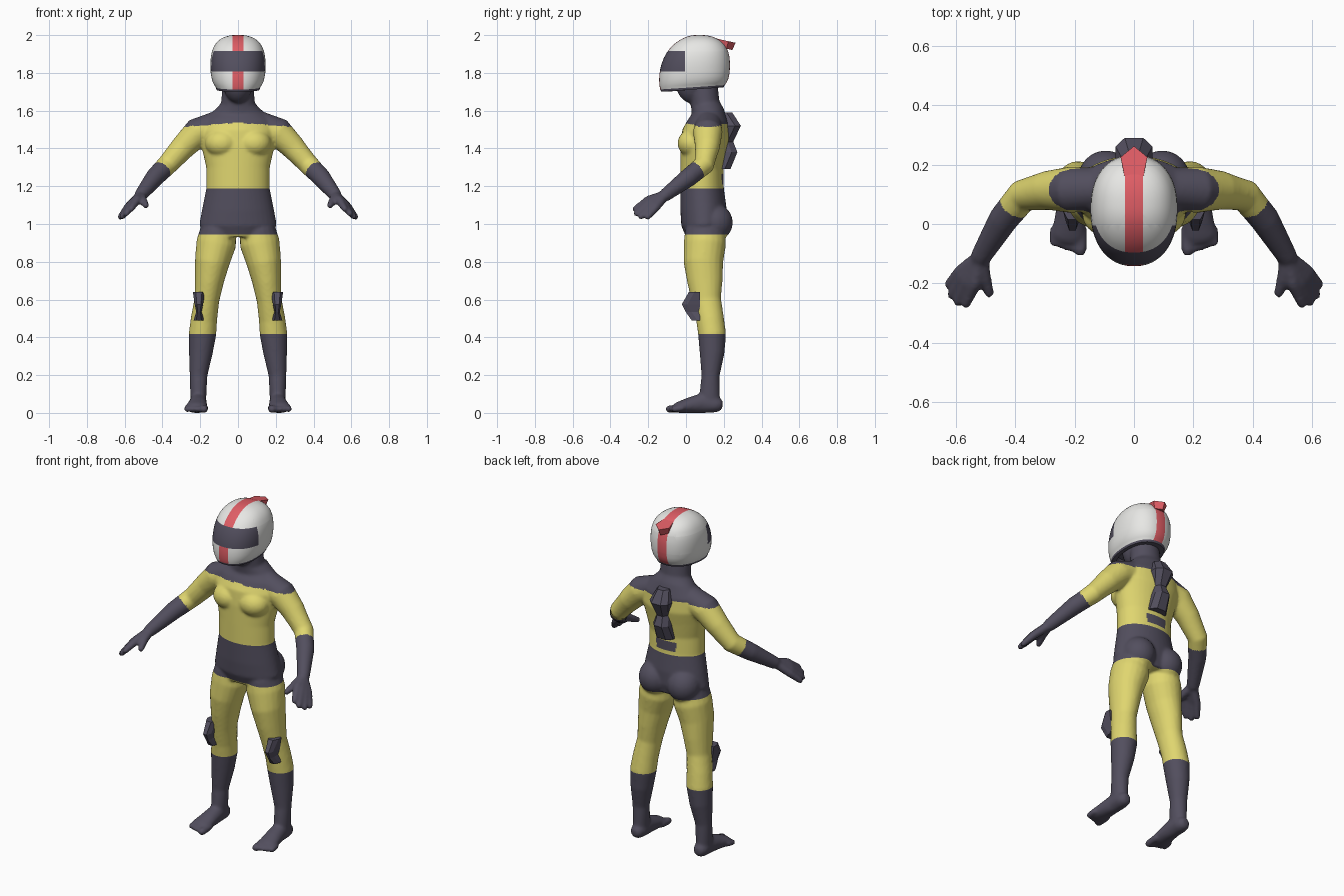
import bpy, bmesh, math
from mathutils import Vector, Matrix

if "Cube" in bpy.data.objects:
    bpy.data.objects.remove(bpy.data.objects["Cube"])


def material(name, rgb):
    m = bpy.data.materials.new(name)
    m.diffuse_color = (*rgb, 1)
    m.use_nodes = True
    m.node_tree.nodes["Principled BSDF"].inputs["Base Color"].default_value = m.diffuse_color
    return m


YELLOW = material("suit_yellow", (0.74, 0.67, 0.16))
DARK = material("dark_grey", (0.085, 0.077, 0.112))
WHITE = material("shell_white", (0.80, 0.80, 0.78))
RED = material("stripe_red", (0.74, 0.11, 0.13))


def finish(bm, name, mats):
    bmesh.ops.recalc_face_normals(bm, faces=bm.faces)
    me = bpy.data.meshes.new(name)
    bm.to_mesh(me)
    bm.free()
    ob = bpy.data.objects.new(name, me)
    bpy.context.collection.objects.link(ob)
    for m in mats:
        me.materials.append(m)
    return ob


def bake(ob):
    """Apply the modifiers and return the result as a bmesh, removing the helper."""
    bpy.context.view_layer.update()
    dg = bpy.context.evaluated_depsgraph_get()
    bm = bmesh.new()
    bm.from_mesh(bpy.data.meshes.new_from_object(ob.evaluated_get(dg)))
    bpy.data.objects.remove(ob)
    return bm


def cut(bm, co, no):
    geom = bm.verts[:] + bm.edges[:] + bm.faces[:]
    bmesh.ops.bisect_plane(bm, geom=geom, plane_co=co, plane_no=no, dist=1e-5)


def skin(bm, rings, caps=(True, True)):
    vs = [[bm.verts.new(p) for p in r] for r in rings]
    n = len(vs[0])
    faces = []
    for a, b in zip(vs, vs[1:]):
        for i in range(n):
            faces.append(bm.faces.new((a[i], a[(i + 1) % n], b[(i + 1) % n], b[i])))
    if caps[0]:
        faces.append(bm.faces.new(vs[0][::-1]))
    if caps[1]:
        faces.append(bm.faces.new(vs[-1]))
    bmesh.ops.recalc_face_normals(bm, faces=faces)


def tube(bm, pts, side=(1, 0, 0), n=20, rounded=True):
    """Limb through (x, y, z, radius[, second radius]) points, first radius along side."""
    ps = [(Vector(p[:3]), p[3], p[-1]) for p in pts]
    if rounded:
        d0 = (ps[0][0] - ps[1][0]).normalized()
        d1 = (ps[-1][0] - ps[-2][0]).normalized()
        for k, f in ((0.6, 0.8), (0.9, 0.45)):
            c, a, b = ps[0] if k == 0.6 else first
            e, g, h = ps[-1] if k == 0.6 else last
            if k == 0.6:
                first, last = ps[0], ps[-1]
            ps.insert(0, (c + d0 * min(a, b) * k, a * f, b * f))
            ps.append((e + d1 * min(g, h) * k, g * f, h * f))
    rings = []
    for i, (c, a, b) in enumerate(ps):
        t = (ps[min(i + 1, len(ps) - 1)][0] - ps[max(i - 1, 0)][0]).normalized()
        u = Vector(side)
        u = (u - t * u.dot(t)).normalized()
        w = t.cross(u)
        rings.append([c + u * a * math.cos(q) + w * b * math.sin(q)
                      for q in (2 * math.pi * j / n for j in range(n))])
    skin(bm, rings)


def ball(bm, c, r):
    m = Matrix.Translation(c) @ Matrix.Diagonal((*r, 1))
    bmesh.ops.create_uvsphere(bm, u_segments=24, v_segments=14, radius=1, matrix=m)


# ---- body: overlapping volumes fused into one skin ----
bm = bmesh.new()
torso = [(0.94, 0.17, 0.0, 0.20), (1.0, 0.205, -0.025, 0.215), (1.08, 0.19, -0.03, 0.215),
         (1.19, 0.168, -0.03, 0.20), (1.30, 0.168, -0.03, 0.198), (1.40, 0.19, -0.03, 0.215),
         (1.48, 0.205, -0.022, 0.232), (1.55, 0.19, 0.012, 0.225), (1.60, 0.13, 0.03, 0.20),
         (1.64, 0.09, 0.025, 0.178), (1.76, 0.08, 0.01, 0.165)]
tube(bm, [(0, (f + b) / 2, z, w, (b - f) / 2) for z, w, f, b in torso], n=36, rounded=False)
ball(bm, (0, 0.035, 1.77), (0.085, 0.095, 0.13))

for s in (1, -1):
    ball(bm, (s * 0.085, 0.035, 1.43), (0.09, 0.08, 0.075))    # chest
    ball(bm, (s * 0.095, 0.148, 1.01), (0.095, 0.10, 0.10))    # seat
    # arm
    tube(bm, [(s * x, y, z, r) for x, y, z, r in [
        (0.10, 0.12, 1.535, 0.07), (0.215, 0.115, 1.487, 0.078), (0.29, 0.113, 1.41, 0.066),
        (0.375, 0.095, 1.315, 0.055), (0.44, 0.015, 1.25, 0.05), (0.515, -0.11, 1.155, 0.035)]],
        side=(0, 0, 1))
    # fingers, running back through the palm to the wrist
    for knuckle, tip in [((0.535, -0.20, 1.13), (0.565, -0.268, 1.082)),
                         ((0.557, -0.195, 1.115), (0.592, -0.262, 1.058)),
                         ((0.573, -0.18, 1.10), (0.612, -0.238, 1.042)),
                         ((0.583, -0.16, 1.09), (0.622, -0.203, 1.04)),
                         ((0.503, -0.18, 1.127), (0.487, -0.232, 1.10))]:
        tube(bm, [(s * x, y, z, r) for x, y, z, r in [
            (0.515, -0.11, 1.155, 0.026), (*knuckle, 0.023), (*tip, 0.017)]],
            side=(0, 0, 1), n=12)
    # leg
    tube(bm, [(s * x, y, z, a, b) for x, y, z, a, b in [
        (0.105, 0.10, 0.97, 0.095, 0.105), (0.115, 0.10, 0.90, 0.106, 0.112),
        (0.137, 0.092, 0.80, 0.092, 0.105), (0.152, 0.10, 0.70, 0.077, 0.094),
        (0.165, 0.108, 0.60, 0.066, 0.078), (0.180, 0.127, 0.50, 0.070, 0.074),
        (0.188, 0.138, 0.42, 0.073, 0.074), (0.197, 0.138, 0.32, 0.063, 0.066),
        (0.209, 0.13, 0.20, 0.047, 0.048), (0.210, 0.125, 0.10, 0.043, 0.054),
        (0.210, 0.125, 0.05, 0.04, 0.055)]])
    # foot and toes
    tube(bm, [(s * x, y, z, a, b) for x, y, z, a, b in [
        (0.21, 0.155, 0.047, 0.043, 0.043), (0.21, 0.09, 0.055, 0.045, 0.054),
        (0.215, 0.02, 0.043, 0.052, 0.042), (0.222, -0.04, 0.031, 0.058, 0.030)]])
    for i in range(5):
        x, r = 0.178 + 0.0225 * i, (0.021 if i == 0 else 0.016)
        tube(bm, [(s * x, -0.02, 0.028, r), (s * (x + 0.002), -0.088 + 0.007 * i, 0.022, r)], n=12)

helper = finish(bm, "body_volumes", [])
mod = helper.modifiers.new("fuse", "REMESH")
mod.mode, mod.voxel_size = "VOXEL", 0.008
mod = helper.modifiers.new("soften", "SMOOTH")
mod.factor, mod.iterations = 0.5, 7
bm = bake(helper)
for z in (0.42, 0.948, 1.19):
    cut(bm, (0, 0, z), (0, 0, 1))
low = min(v.co.z for v in bm.verts)
bmesh.ops.translate(bm, verts=bm.verts, vec=(0, 0, -low))

# suit colours: boots, shorts, yoke, gloves and a patch on the lower back
glove_dir = Vector((0.46, -0.68, -0.55))
for f in bm.faces:
    c = f.calc_center_median()
    x = abs(c.x)
    z = c.z + low
    glove = x > 0.27 and (Vector((x, c.y, z)) - Vector((0.395, 0.05, 1.29))).dot(glove_dir) > 0
    shorts = 0.948 < z < 1.19 and x < 0.27
    patch = x < 0.065 and c.y > 0.12 and 1.215 < z < 1.265
    yoke = z > 1.54 - 0.08 * x
    f.material_index = int(z < 0.42 or shorts or yoke or glove or patch)
    f.smooth = True
finish(bm, "suited_body", [YELLOW, DARK])

# ---- helmet ----
bm = bmesh.new()
shell = [(1.712, 0.118, -0.137, 0.205), (1.74, 0.137, -0.143, 0.226), (1.79, 0.146, -0.143, 0.233),
         (1.85, 0.148, -0.132, 0.234), (1.91, 0.141, -0.104, 0.226), (1.955, 0.121, -0.063, 0.202),
         (1.985, 0.088, -0.015, 0.163), (1.999, 0.045, 0.025, 0.115), (2.001, 0.012, 0.06, 0.08)]
rings = []
for z, w, yf, yb in shell:
    ring = []
    for j in range(40):
        ca, sa = math.cos(math.tau * j / 40), math.sin(math.tau * j / 40)
        px = w * math.copysign(abs(ca) ** 0.88, ca)
        py = (yf + yb) / 2 + (yb - yf) / 2 * math.copysign(abs(sa) ** 0.88, sa)
        ring.append(Vector((px, py, z + 0.07 * (py + 0.14) * (2.0 - z) / 0.3)))
    rings.append(ring)
skin(bm, rings, caps=(False, True))
helper = finish(bm, "helmet_cage", [])
helper.modifiers.new("round", "SUBSURF").levels = 1
bm = bake(helper)
for x in (-0.03, 0.03):
    cut(bm, (x, 0, 0), (1, 0, 0))
for z in (1.808, 1.915):
    cut(bm, (0, 0, z), (0, 0, 1))
cut(bm, (0, -0.005, 0), (0, 1, 0))
for f in bm.faces:
    c = f.calc_center_median()
    if c.y < -0.005 and 1.808 < c.z < 1.915:
        f.material_index = 1          # visor
    elif abs(c.x) < 0.03:
        f.material_index = 2          # stripe
    else:
        f.material_index = 0
    f.smooth = True
# dark rim turning into a recessed lining
edges = [e for e in bm.edges if e.is_boundary]
for scale, dz in ((0.97, -0.012), (0.82, 0.0), (0.95, 0.05)):
    ext = bmesh.ops.extrude_edge_only(bm, edges=edges)["geom"]
    verts = [g for g in ext if isinstance(g, bmesh.types.BMVert)]
    edges = [g for g in ext if isinstance(g, bmesh.types.BMEdge)]
    mid = sum((v.co for v in verts), Vector()) / len(verts)
    for v in verts:
        v.co = Vector((mid.x + (v.co.x - mid.x) * scale, mid.y + (v.co.y - mid.y) * scale, v.co.z + dz))
    for g in ext:
        if isinstance(g, bmesh.types.BMFace):
            g.material_index = 1
for f in bmesh.ops.contextual_create(bm, geom=edges)["faces"]:
    f.material_index = 1
helmet = finish(bm, "helmet", [WHITE, DARK, RED])
bpy.context.view_layer.objects.active = helmet
helmet.select_set(True)
bpy.ops.object.shade_smooth_by_angle(angle=math.radians(50))

# ---- helmet fin ----
bm = bmesh.new()
outline = [(-0.03, 0.15), (0.03, 0.15), (0.045, 0.225), (0, 0.262), (-0.045, 0.225)]
skin(bm, [[Vector((x * k, 0.15 + (y - 0.15) * m, z - 0.22 * (y - 0.15))) for x, y in outline]
          for k, m, z in ((0.75, 0.85, 1.945), (1.0, 1.0, 1.984))])
finish(bm, "helmet_fin", [RED])


def faceted_plate(name, sections, x0, inner, outward):
    """Chamfered block from (z, half width, outer y) sections."""
    bm = bmesh.new()
    skin(bm, [[Vector(p) for p in ((x0 - w, inner, z), (x0 - w, y - outward * 0.03, z),
                                   (x0 - w * 0.5, y, z), (x0 + w * 0.5, y, z),
                                   (x0 + w, y - outward * 0.03, z), (x0 + w, inner, z))]
              for z, w, y in sections])
    return finish(bm, name, [DARK])


# ---- back protector and knee guards ----
faceted_plate("back_protector", [(1.29, 0.058, 0.235), (1.38, 0.05, 0.272), (1.435, 0.036, 0.25),
                                 (1.52, 0.062, 0.29), (1.59, 0.036, 0.245)], 0, 0.18, 1)
for s, side in ((1, "left"), (-1, "right")):
    faceted_plate("knee_guard_" + side, [(0.49, 0.028, 0.03), (0.535, 0.014, -0.002),
                                         (0.575, 0.022, -0.022), (0.64, 0.032, 0.015)],
                  s * 0.207, 0.075, -1)
